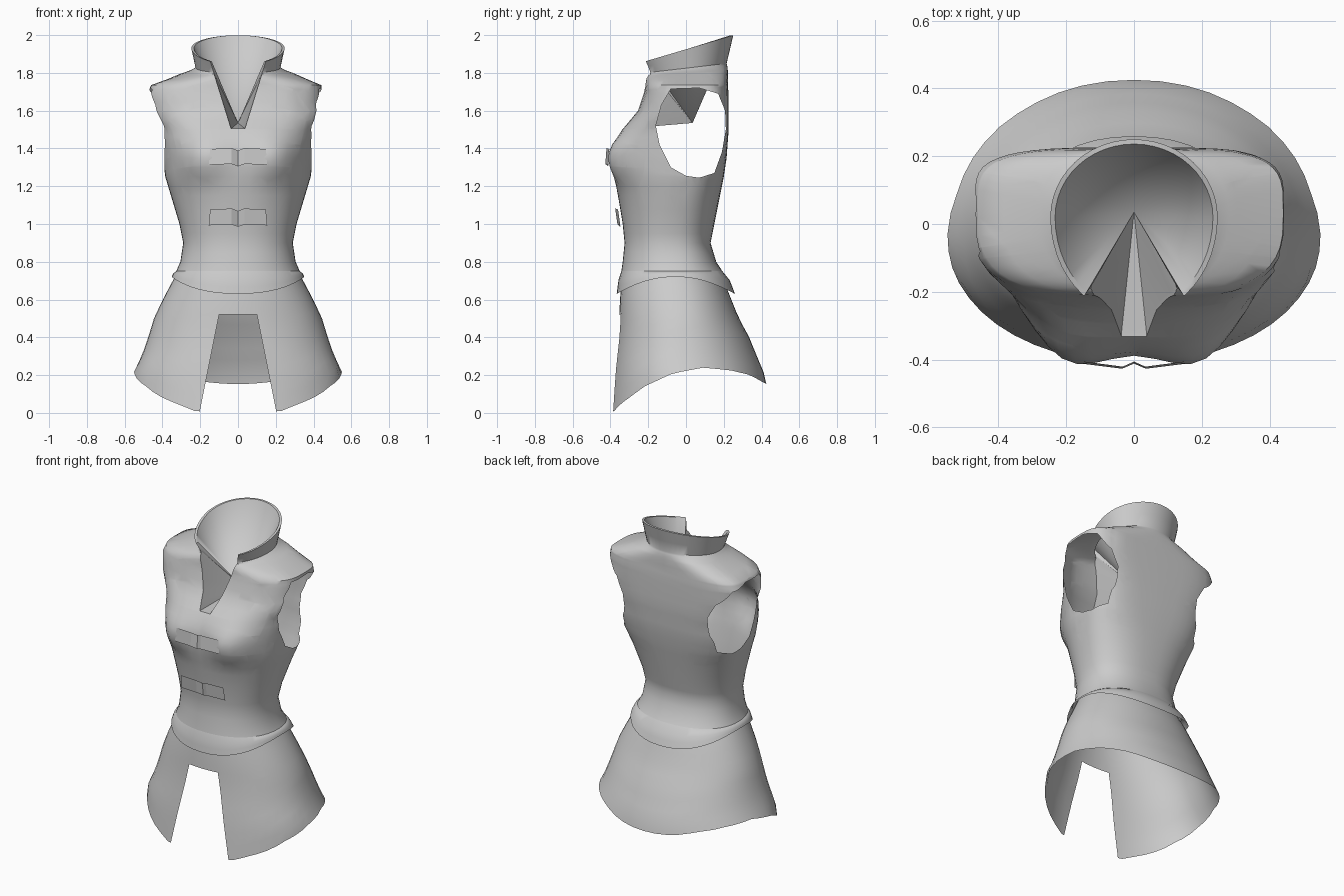
import bpy, bmesh, math
from mathutils import Vector

cube = bpy.data.objects.get("Cube")
if cube:
    bpy.data.objects.remove(cube)

grey = bpy.data.materials.new("grey_cloth")
grey.use_nodes = True
grey.diffuse_color = (0.6, 0.6, 0.6, 1)
grey.node_tree.nodes["Principled BSDF"].inputs["Base Color"].default_value = (0.6, 0.6, 0.6, 1)

COLS = 48


def lerp_table(table, t):
    """Interpolate rows of (key, values...) at key t, clamped at the ends."""
    if t <= table[0][0]:
        return table[0][1:]
    for a, b in zip(table, table[1:]):
        if t <= b[0]:
            f = (t - a[0]) / (b[0] - a[0])
            return [p + (q - p) * f for p, q in zip(a[1:], b[1:])]
    return table[-1][1:]


def bump(value, centre, spread):
    return math.exp(-((value - centre) / spread) ** 2)


def section(angle, w, front, back, cy, nf, nb):
    """Point on a rounded outline with separate front and back curvature."""
    c, s = math.cos(angle), math.sin(angle)
    n = nf if s < 0 else nb
    depth = cy - front if s < 0 else back - cy
    x = math.copysign(w * abs(c) ** (2 / n), c)
    return x, cy + math.copysign(depth * abs(s) ** (2 / n), s)


def loft(bm, rings):
    rows = [[bm.verts.new(p) for p in ring] for ring in rings]
    for a, b in zip(rows, rows[1:]):
        for i in range(COLS):
            j = (i + 1) % COLS
            bm.faces.new((a[i], a[j], b[j], b[i]))


def cut_hole(bm, planes, region):
    """Remove the part of the region lying behind every (point, normal) plane."""
    for co, no in planes:
        faces = [f for f in bm.faces if region(f.calc_center_median())]
        geom = faces + list({e for f in faces for e in f.edges}) + list({v for f in faces for v in f.verts})
        bmesh.ops.bisect_plane(bm, geom=geom, dist=1e-5, plane_co=co, plane_no=no)

    def inside(c):
        return region(c) and all((c - Vector(co)).dot(Vector(no)) < 0 for co, no in planes)
    doomed = [f for f in bm.faces if inside(f.calc_center_median())]
    bmesh.ops.delete(bm, geom=doomed, context='FACES')


def finish(bm, name, angle=50):
    bmesh.ops.recalc_face_normals(bm, faces=bm.faces)
    mesh = bpy.data.meshes.new(name)
    bm.to_mesh(mesh)
    bm.free()
    mesh.materials.append(grey)
    obj = bpy.data.objects.new(name, mesh)
    bpy.context.collection.objects.link(obj)
    bpy.ops.object.select_all(action='DESELECT')
    obj.select_set(True)
    bpy.context.view_layer.objects.active = obj
    bpy.ops.object.shade_smooth_by_angle(angle=math.radians(angle))


ANGLES = [2 * math.pi * i / COLS for i in range(COLS)]

# Bodice profile: height, half width, front, back, centre, front and back roundness
BODICE = [
    (0.62, 0.388, -0.36, 0.255, -0.04, 2.2, 2.2),
    (0.7, 0.35, -0.35, 0.225, -0.05, 2.2, 2.2),
    (0.8, 0.305, -0.335, 0.16, -0.07, 2.2, 2.3),
    (0.9, 0.29, -0.325, 0.13, -0.08, 2.2, 2.4),
    (1, 0.31, -0.335, 0.15, -0.07, 2.2, 2.4),
    (1.15, 0.355, -0.36, 0.18, -0.04, 2.2, 2.6),
    (1.25, 0.385, -0.378, 0.2, -0.02, 2.2, 3),
    (1.35, 0.4, -0.385, 0.215, 0, 2.2, 3.4),
    (1.42, 0.405, -0.375, 0.22, 0, 2.3, 3.6),
    (1.5, 0.42, -0.335, 0.226, 0.01, 2.4, 4),
    (1.6, 0.475, -0.255, 0.226, 0.02, 2.7, 4),
    (1.69, 0.48, -0.225, 0.225, 0.03, 3, 4),
    (1.735, 0.46, -0.215, 0.222, 0.03, 3, 4),
    (1.79, 0.31, -0.215, 0.222, 0.03, 2.4, 2.8),
    (1.81, 0.25, -0.22, 0.22, 0.02, 2.1, 2.2),
    (1.825, 0.225, -0.235, 0.215, 0.02, 2, 2),
    (1.925, 0.247, -0.27, 0.25, 0.02, 2, 2),
]


def bodice_ring(z):
    shape = lerp_table(BODICE, z)
    tilt = max(0, z - 1.76) * 1.8
    ring = []
    for a in ANGLES:
        x, y = section(a, *shape)
        h = z + tilt * y
        # Bust, falling away faster below
        if y < 0:
            y -= 0.06 * bump(abs(x), 0.2, 0.12) * bump(z, 1.34, 0.13 if z > 1.34 else 0.1)
        # The left shoulder sits closer in
        if x > 0.3:
            x *= 1 - 0.07 * bump(z, 1.67, 0.09)
        # Lower hem rises over the hips
        if z < 0.75:
            hem = 0.63 + 0.09 * math.cos(a) ** 2
            h = hem + (z - 0.62) / 0.13 * (0.75 - hem)
            w, front, back, *rest = lerp_table(BODICE, h)
            x, y = section(a, w + 0.01, front - 0.008, back + 0.008, *rest)
        ring.append((x, y, h))
    return ring


# Profile heights plus the midpoints between them
keys = [row[0] for row in BODICE]
heights = sorted(keys + [(p + q) / 2 for p, q in zip(keys, keys[1:])] + [0.75])
bm = bmesh.new()
loft(bm, [bodice_ring(z) for z in heights])

# Armholes, outlined in y and z
ARMHOLE = [(-0.16, 1.52), (-0.14, 1.42), (-0.08, 1.3), (0, 1.255), (0.07, 1.245), (0.15, 1.27), (0.19, 1.38),
           (0.211, 1.5), (0.207, 1.6), (0.17, 1.69), (0.07, 1.72), (-0.08, 1.715), (-0.13, 1.63)]
arm_planes = [((0, y0, z0), (0, z1 - z0, y0 - y1))
              for (y0, z0), (y1, z1) in zip(ARMHOLE, ARMHOLE[1:] + ARMHOLE[:1])]
for side in (1, -1):
    cut_hole(bm, arm_planes, lambda c: c.x * side > 0.16 and 1.15 < c.z < 1.8)

# V neckline
neck_planes = [((0, 0, 1.505), (0, 0, -1))] + [((s * 0.035, 0, 1.5), (s, 0, -0.31)) for s in (1, -1)]
cut_hole(bm, neck_planes, lambda c: c.y < -0.1 and c.z > 1.4 and abs(c.x) < 0.3)

# Collar rim turned inward, then lining drawn down to a point
rim = [e for e in bm.edges if e.is_boundary and all(
    v.co.z > 1.8 or (v.co.z > 1.49 and v.co.y < -0.1 and abs(v.co.x) < 0.16) for v in e.verts)]
ext = bmesh.ops.extrude_edge_only(bm, edges=rim)["geom"]
for v in (g for g in ext if isinstance(g, bmesh.types.BMVert)):
    flat = Vector((v.co.x, v.co.y - 0.02, 0))
    if v.co.z > 1.8:
        v.co -= flat.normalized() * 0.014
    else:
        v.co.y += 0.014
apex = bm.verts.new((0, 0.035, 1.535))
for e in [g for g in ext if isinstance(g, bmesh.types.BMEdge) and g.is_boundary]:
    if all(v in ext for v in e.verts):
        bm.faces.new((e.verts[0], e.verts[1], apex))
finish(bm, "bodice_and_collar")

# Skirt profile: height, half width, front, back, centre
SKIRT = [
    (0, 0.575, -0.408, 0.46, -0.03),
    (0.22, 0.55, -0.385, 0.41, -0.03),
    (0.3, 0.51, -0.375, 0.375, -0.03),
    (0.4, 0.475, -0.362, 0.335, -0.03),
    (0.5, 0.445, -0.354, 0.28, -0.03),
    (0.6, 0.398, -0.35, 0.24, -0.04),
    (0.7, 0.345, -0.34, 0.2, -0.05),
    (0.78, 0.302, -0.325, 0.155, -0.07),
]
# Hem height by depth
HEM = [(-0.37, 0.005), (-0.34, 0.045), (-0.22, 0.14), (-0.07, 0.21),
       (0.1, 0.24), (0.25, 0.225), (0.35, 0.2), (0.43, 0.15)]


def skirt_ring(t):
    ring = []
    for a in ANGLES:
        hem = lerp_table(HEM, section(a, *lerp_table(SKIRT, 0.15), 2.1, 2.1)[1])[0]
        z = hem + (SKIRT[-1][0] - hem) * t
        ring.append((*section(a, *lerp_table(SKIRT, z), 2.1, 2.1), z))
    return ring


bm = bmesh.new()
loft(bm, [skirt_ring(i / 10) for i in range(11)])

# Front opening of the skirt
gap_planes = [((0, 0, 0.52), (0, 0, 1))] + [((s * 0.1, 0, 0.52), (s, 0, 0.2)) for s in (1, -1)]
cut_hole(bm, gap_planes, lambda c: c.y < -0.1 and c.z < 0.65 and abs(c.x) < 0.35)
finish(bm, "skirt")


# Front clasps: bent strips with a notch in the middle
def clasp(name, z, y_top, y_low):
    bm = bmesh.new()
    pairs = []
    for x, out, lift in ((-0.155, 0, 0), (-0.035, 0.015, 0.005), (0, 0, -0.008),
                         (0.035, 0.015, 0.005), (0.155, 0, 0)):
        pairs.append((bm.verts.new((x * 0.95, y_top - out, z + 0.042 + lift)),
                      bm.verts.new((x, y_low - out, z - 0.042 + lift))))
    for p, q in zip(pairs, pairs[1:]):
        bm.faces.new((q[0], p[0], p[1], q[1]))
    finish(bm, name, 20)


clasp("upper_clasp", 1.355, -0.406, -0.412)
clasp("lower_clasp", 1.035, -0.36, -0.348)
